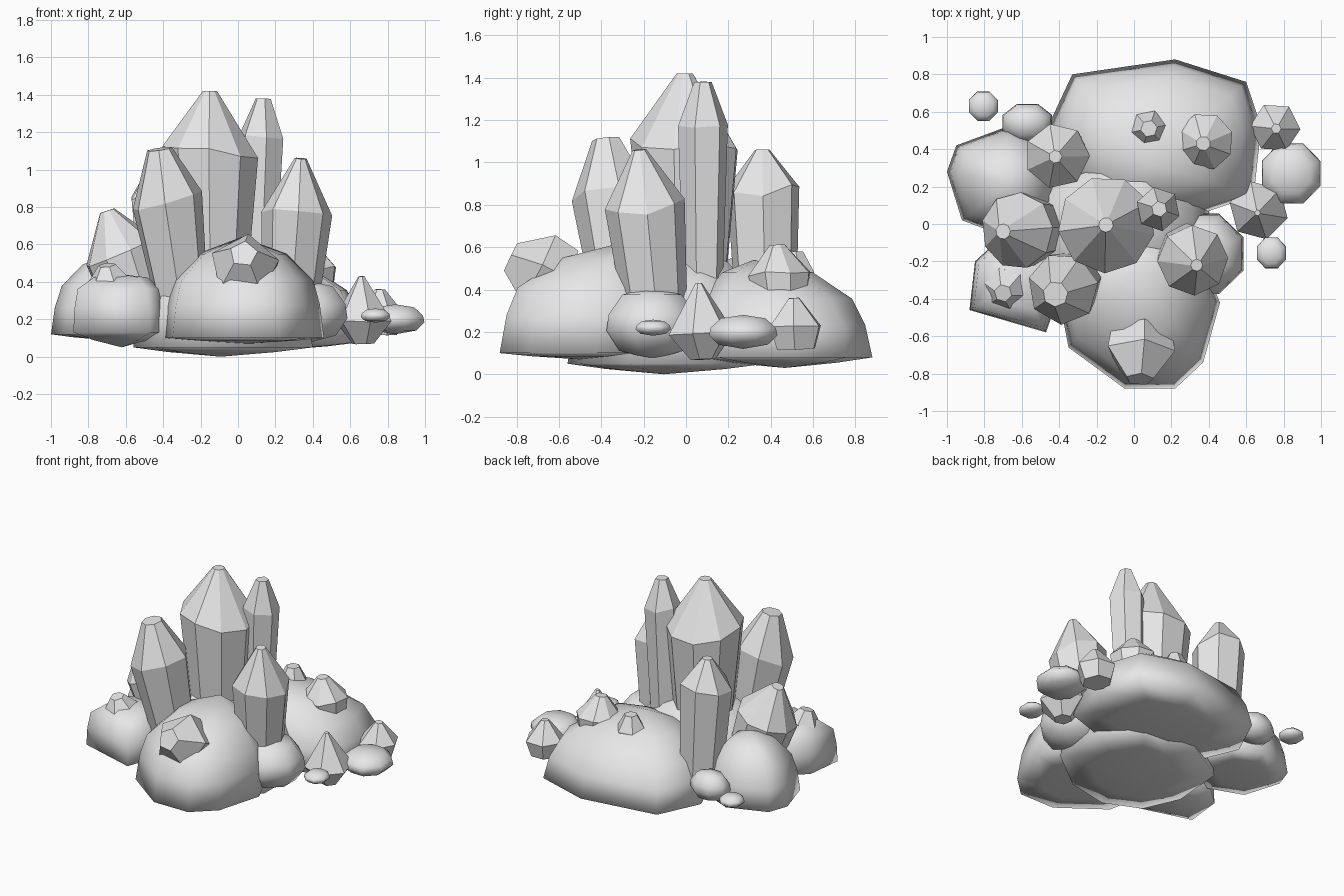
import bpy, bmesh, random
from math import cos, sin, tau
from mathutils import Vector

random.seed(4)
cube = bpy.data.objects.get("Cube")
if cube:
    bpy.data.objects.remove(cube, do_unlink=True)

stone = bpy.data.materials.new("grey_stone")
stone.use_nodes = True
stone.diffuse_color = (0.8, 0.8, 0.8, 1)
stone.node_tree.nodes["Principled BSDF"].inputs["Base Color"].default_value = (0.8, 0.8, 0.8, 1)

# Boulder side profiles: (scale of outline, share of height)
DOME = ((1, 0), (0.94, 0.33), (0.83, 0.6), (0.5, 0.87))
SLOPE = ((1, 0), (0.95, 0.33), (0.87, 0.57), (0.55, 0.83))
BLOCK = ((1, 0), (0.98, 0.4), (0.91, 0.75), (0.58, 0.95))


def loft(name, rings, smooth):
    """Skin a stack of closed rings; single-point rings become poles."""
    bm = bmesh.new()
    loops = [[bm.verts.new(p) for p in ring] for ring in rings]
    for a, b in zip(loops, loops[1:]):
        n = max(len(a), len(b))
        for i in range(n):
            j = (i + 1) % n
            if len(a) == 1:
                bm.faces.new((a[0], b[j], b[i]))
            elif len(b) == 1:
                bm.faces.new((a[i], a[j], b[0]))
            else:
                bm.faces.new((a[i], a[j], b[j], b[i]))
    for end in (loops[0], loops[-1]):
        if len(end) > 2:
            bm.faces.new(end)
    bmesh.ops.recalc_face_normals(bm, faces=bm.faces)
    for f in bm.faces:
        f.smooth = smooth
    mesh = bpy.data.meshes.new(name)
    bm.to_mesh(mesh)
    bm.free()
    mesh.materials.append(stone)
    obj = bpy.data.objects.new(name, mesh)
    bpy.context.collection.objects.link(obj)


def rock(name, outline, low, base, peak, profile=DOME):
    """Boulder widest at its base, rising to an off-centre peak, with a shallow belly."""
    n = len(outline)
    cx = sum(p[0] for p in outline) / n
    cy = sum(p[1] for p in outline) / n
    px, py, top = peak

    def ring(s, z, ox, oy):
        return [(ox + (x - ox) * s, oy + (y - oy) * s, z) for x, y in outline]

    rings = [[(cx, cy, low)], ring(0.6, low + (base - low) * 0.5, cx, cy)]
    rings += [ring(s, base + (top - base) * t, px, py) for s, t in profile]
    loft(name, rings + [[peak]], True)


def pebble(name, x, y, z, rx, ry, rz):
    """Small rounded octagonal stone."""
    rings = [[(x, y, z - rz)]]
    for s, t in ((0.72, -0.75), (1, -0.2), (0.95, 0.25), (0.65, 0.8)):
        rings.append([(x + rx * s * cos(tau * (i + 0.5) / 8) * 1.06,
                       y + ry * s * sin(tau * (i + 0.5) / 8) * 1.06,
                       z + rz * t) for i in range(8)])
    loft(name, rings + [[(x, y, z + rz)]], True)


def crystal(name, base, tip, r_base, r, shoulder, sides=8, blunt=0.17, turn=0.2):
    """Faceted prism flaring to an uneven shoulder, then a blunt point."""
    base, tip = Vector(base), Vector(tip)
    axis = tip - base
    rot = axis.to_track_quat('Z', 'Y')
    jitter = [random.uniform(-0.035, 0.035) for _ in range(sides)]
    rings = []
    for radius, t, amount in ((r_base, 0, 0), (r, shoulder, 1), (r * blunt, 1, 0)):
        ring = []
        for i in range(sides):
            a = tau * i / sides + turn
            local = Vector((cos(a) * radius, sin(a) * radius,
                            axis.length * (t + jitter[i] * amount)))
            ring.append(base + rot @ local)
        rings.append(ring)
    loft(name, rings, False)


# Boulders
rock("back_boulder", [(-.47, .5), (-.33, .8), (.22, .88), (.6, .76), (.68, .52),
                      (.64, .15), (.25, .02), (-.3, .1)], .03, .08, (.1, .32, .54))
rock("front_boulder", [(-.35, -.66), (-.05, -.88), (.22, -.88), (.37, -.74), (.46, -.42),
                       (.32, -.1), (-.1, .02), (-.42, -.3)], .07, .1, (.02, -.23, .64), SLOPE)
rock("left_boulder", [(-1, .28), (-.95, .42), (-.68, .52), (-.45, .42), (-.4, .1),
                      (-.68, -.07), (-.92, .02)], .09, .12, (-.66, .22, .55))
rock("front_left_boulder", [(-.88, -.46), (-.85, -.2), (-.72, -.08), (-.42, -.12),
                            (-.39, -.35), (-.47, -.58)], .05, .13, (-.62, -.3, .44), BLOCK)
rock("middle_boulder", [(-.56, -.2), (-.53, .18), (-.2, .38), (.2, .38), (.4, .1), (.4, -.27),
                        (.1, -.5), (-.2, -.56), (-.45, -.45)], 0, .05, (-.12, .02, .6))
pebble("right_boulder", .36, -.16, .24, .23, .22, .17)

# Loose stones
pebble("far_right_stone", .84, .27, .2, .16, .165, .08)
pebble("back_left_stone", -.57, .54, .26, .135, .105, .1)
pebble("right_pebble", .735, -.155, .22, .08, .085, .038)
pebble("back_left_pebble", -.805, .63, .25, .08, .08, .04)

# Tall crystals
crystal("main_crystal", (-.14, 0, .25), (-.15, -.005, 1.42), .18, .26, .72, 9, .15)
crystal("tall_thin_crystal", (.1, .08, .25), (.135, .08, 1.38), .09, .12, .84, 6, .35)
crystal("left_crystal", (-.28, -.27, .15), (-.42, -.375, 1.11), .13, .195, .71, 7, .35)
crystal("right_crystal", (.27, -.13, .15), (.335, -.22, 1.06), .14, .19, .7, 8)
crystal("back_left_crystal", (-.38, .38, .15), (-.42, .36, 1.06), .14, .175, .78, 7, .2)

# Short crystals
crystal("short_left_crystal", (-.53, -.03, .28), (-.7, -.04, .78), .18, .205, .55, 9, .2)
crystal("short_back_crystal", (.385, .45, .34), (.37, .43, .61), .13, .155, .5, 8, .25)
crystal("small_back_crystal", (.08, .51, .36), (.08, .51, .58), .09, .1, .55, 6, .45)
crystal("front_crystal", (.035, -.58, .43), (.03, -.83, .55), .17, .19, .45, 5, .4)
crystal("side_crystal", (.67, .08, .07), (.66, .06, .43), .06, .16, .36, 6, .1)
crystal("far_side_crystal", (.75, .52, .12), (.76, .51, .36), .1, .135, .45, 6, .2)
crystal("front_left_crystal", (-.68, -.33, .33), (-.7, -.37, .49), .1, .12, .45, 6, .4)
